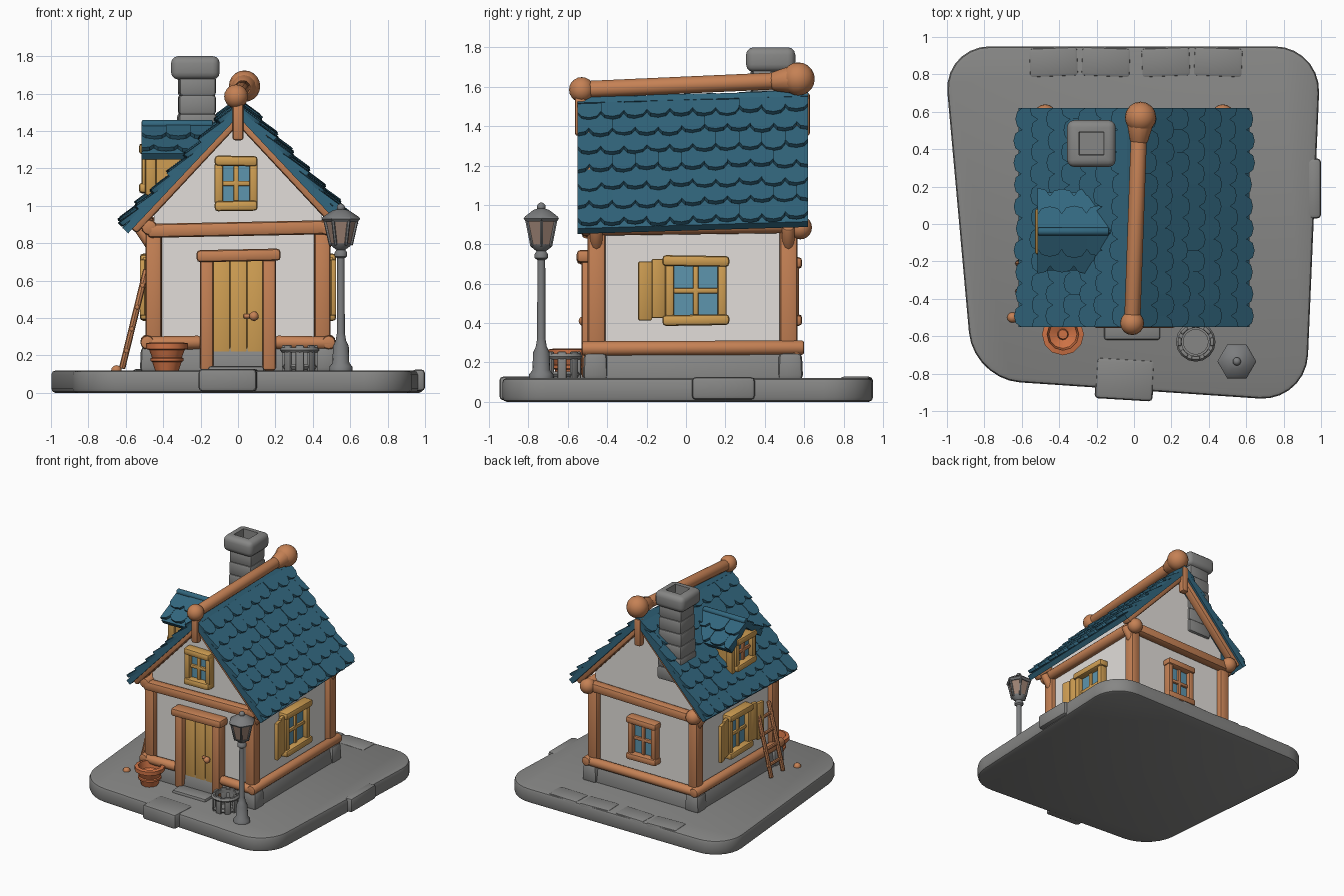
import bpy, bmesh, math, random
from mathutils import Matrix, Vector

random.seed(4)
cube = bpy.data.objects.get("Cube")
if cube:
    bpy.data.objects.remove(cube, do_unlink=True)
made = []


def material(name, *rgb):
    m = bpy.data.materials.new(name)
    m.use_nodes = True
    m.diffuse_color = (*rgb, 1)
    m.node_tree.nodes["Principled BSDF"].inputs["Base Color"].default_value = (*rgb, 1)
    return m


STONE = material("grey stone", .24, .24, .235)
METAL = material("lamp metal", .2, .205, .21)
WOOD = material("orange timber", .56, .22, .09)
PALE = material("yellow wood", .62, .34, .085)
CLAY = material("red orange", .62, .17, .06)
PLASTER = material("white plaster", .76, .73, .7)
ROOF = material("blue shingle", .032, .135, .21)
GLASS = material("blue glass", .11, .3, .42)
PANE = material("lamp pane", .33, .22, .17)
I = Matrix()


def make(name, bm, mat, M=I):
    bmesh.ops.recalc_face_normals(bm, faces=bm.faces)
    me = bpy.data.meshes.new(name)
    bm.to_mesh(me)
    bm.free()
    me.materials.append(mat)
    ob = bpy.data.objects.new(name, me)
    ob.matrix_world = M
    bpy.context.collection.objects.link(ob)
    made.append(ob)
    return ob


def bevel(bm, edges, width, seg=2):
    bmesh.ops.bevel(bm, geom=list(edges), offset=width, segments=seg, profile=.5, affect='EDGES')


def box(name, loc, size, mat, soft=.012, M=I, tilt=0, turn=0, taper=1):
    """Softened block; tilt turns it about y, turn about z, taper scales its top."""
    bm = bmesh.new()
    bmesh.ops.create_cube(bm, size=1)
    for v in bm.verts:
        k = taper if v.co.z > 0 else 1
        v.co = Vector((v.co.x * size[0] * k, v.co.y * size[1] * k, v.co.z * size[2]))
    if soft:
        bevel(bm, bm.edges, min(soft, min(size) * .4))
    R = Matrix.Rotation(turn, 4, 'Z') @ Matrix.Rotation(tilt, 4, 'Y')
    return make(name, bm, mat, M @ Matrix.Translation(loc) @ R)


def log(name, p, q, r, mat, r2=None, n=12, M=I):
    p, q = Vector(p), Vector(q)
    bm = bmesh.new()
    bmesh.ops.create_cone(bm, cap_ends=True, segments=n, radius1=r, radius2=r2 or r, depth=(q - p).length)
    bevel(bm, [e for e in bm.edges if abs(e.verts[0].co.z - e.verts[1].co.z) < .0001], r * .35)
    return make(name, bm, mat, M @ Matrix.Translation((p + q) / 2) @ (q - p).to_track_quat('Z', 'Y').to_matrix().to_4x4())


def ball(name, loc, r, mat):
    bm = bmesh.new()
    bmesh.ops.create_uvsphere(bm, u_segments=16, v_segments=10, radius=r)
    return make(name, bm, mat, Matrix.Translation(loc))


def lathe(name, loc, profile, mat, n=16, closed=False):
    bm = bmesh.new()
    rings = [[bm.verts.new((r * math.cos(math.tau * k / n), r * math.sin(math.tau * k / n), z))
              for k in range(n)] for r, z in profile]
    for a, b in zip(rings, rings[1:] + rings[:1] if closed else rings[1:]):
        for k in range(n):
            bm.faces.new((a[k], a[k - 1], b[k - 1], b[k]))
    if not closed:
        bm.faces.new(rings[0])
        bm.faces.new(rings[-1])
    return make(name, bm, mat, Matrix.Translation(loc))


def prism(name, outline, y0, y1, mat, M=I):
    """Outline in x and z, extruded along y."""
    bm = bmesh.new()
    face = bm.faces.new([bm.verts.new((x, y0, z)) for x, z in outline])
    new = bmesh.ops.extrude_face_region(bm, geom=[face])["geom"]
    bmesh.ops.translate(bm, vec=(0, y1 - y0, 0), verts=[g for g in new if isinstance(g, bmesh.types.BMVert)])
    return make(name, bm, mat, M)


TILE = [(-.5, 0), (.5, 0), (.5, .72), (.33, .93), (0, 1), (-.33, .93), (-.5, .72)]


def roof_panel(name, ridge, eave, y0, y1, rows, cols, M=I, rise=0):
    """Sloping board covered in overlapping round-ended shingles."""
    ridge, d = Vector(ridge), Vector(eave) - Vector(ridge)
    length, side = d.length, math.copysign(1, d.x)
    down = d / length
    out = Vector((-down.y, down.x)) * side
    bm = bmesh.new()

    def slab(loop, top, thick):
        layers = []
        for drop in (0, thick):
            layer = []
            for u, v, lift in loop:
                c = ridge + down * v + out * (top + lift - drop)
                layer.append(bm.verts.new((c.x, u, c.y + rise * u)))
            layers.append(layer)
            bm.faces.new(layer)
        a, b = layers
        for k in range(len(loop)):
            bm.faces.new((a[k], a[k - 1], b[k - 1], b[k]))

    slab([(y0, 0, 0), (y1, 0, 0), (y1, length, 0), (y0, length, 0)], -.012, .04)
    step, wide = length / (rows + .3), (y1 - y0) / cols
    for i in range(rows):
        odd = i % 2
        for j in range(cols + odd):
            mid = y0 + (j + .5 * (1 - odd)) * wide
            jig, long = random.uniform(0, .008), step * random.uniform(1.22, 1.38)
            slab([(min(max(mid + u * wide, y0), y1), i * step + t * long, .03 * t) for u, t in TILE], jig - .014, .024)
    return make(name, bm, ROOF, M)


def wall_frame(x, y, z, degrees):
    return Matrix.Translation((x, y, z)) @ Matrix.Rotation(math.radians(degrees), 4, 'Z')


def window(name, M, w, h, span, mat, bars, shutters=()):
    box(name + "_glass", (0, -.008, 0), (w, .03, h), GLASS, 0, M)
    box(name + "_upright_bar", (0, -.025, 0), (.028, .03, h), bars, .008, M)
    box(name + "_cross_bar", (0, -.025, 0), (w, .03, .028), bars, .008, M)
    for s in (-1, 1):
        box(name + "_jamb", (s * (w / 2 + .018), -.025, 0), (.045, .07, h + .03), mat, .012, M)
        box(name + "_rail", (0, -.03, s * (h / 2 + .025)), (span, .09, .055), mat, .018, M, tilt=s * .015)
    for s in shutters:
        for k in (0, 1):
            box(name + "_shutter", (s * (w / 2 + .075 + .068 * k), -.04 - .015 * k, .01 - .012 * k),
                (.07, .03, h + .05), PALE, .008, M, turn=-s * .2)


# Paved base with rounded corners
bm = bmesh.new()
corners = [(-1.02, .95), (1, .95), (.92, -.95), (-.86, -.83)]
face = bm.faces.new([bm.verts.new((x, y, 0)) for x, y in corners])
up = bmesh.ops.extrude_face_region(bm, geom=[face])["geom"]
bmesh.ops.translate(bm, vec=(0, 0, .12), verts=[g for g in up if isinstance(g, bmesh.types.BMVert)])
bevel(bm, [e for e in bm.edges if abs(e.verts[0].co.z - e.verts[1].co.z) > .1], .25, 7)
bevel(bm, [e for e in bm.edges if abs(e.verts[0].co.z - e.verts[1].co.z) < .01], .022)
make("paved_base", bm, STONE)
for k, x in enumerate((-.43, -.15, .17, .45)):
    box("back_paving", (x, .865, .07), (.265, .16, .115), STONE, .02, turn=.04 * (-1) ** k)
box("front_paving", (-.05, -.83, .068), (.31, .22, .12), STONE, .02, turn=-.06)
box("side_paving", (.965, .19, .068), (.07, .32, .115), STONE, .02)
box("door_step", (-.01, -.56, .12), (.3, .12, .045), STONE, .015)

# Stone footing
box("footing", (0, .035, .185), (1.03, 1.09, .15), STONE, .02, taper=.95)
for x in (-.46, .46):
    for y in (-.46, .53):
        box("corner_stone", (x, y, .18), (.13, .13, .14), STONE, .025, taper=.9)

# Plaster walls and timber frame
prism("plaster_walls", [(-.45, .22), (.45, .22), (.45, 1.01), (0, 1.49), (-.45, 1.01)], -.455, .515, PLASTER)
for s in (-1, 1):
    for y in (-.455, .52):
        box("corner_post", (s * .45, y, .56), (.085, .09, .64), WOOD, .018, turn=.03 * s)
        log("eave_bracket", (s * .45, y, .77), (s * .53, y, .89), .032, WOOD)
    log("side_sill", (s * .485, -.53, .27), (s * .485, .6, .275), .037, WOOD)
    log("eave_beam", (s * .475, -.53, .885), (s * .475, .61, .9), .042, WOOD)
    log("front_sill", (s * .51, -.495, .265), (s * .2, -.495, .27), .036, WOOD)
    ball("back_beam_knob", (s * .475, .58, .885), .06, WOOD)
    for y in (-.5, .565):
        box("gable_rafter", (s * .285, y, 1.195 + .03 * y), (.83, .075, .075), WOOD, .018,
            tilt=s * math.atan2(.6, .56))
log("back_sill", (-.51, .56, .27), (.51, .56, .27), .036, WOOD)
for y in (-.49, .555):
    box("gable_beam", (0, y, .876), (.97, .08, .075), WOOD, .022, tilt=-.02)
for y in (-.535, .6):
    box("king_post", (0, y, 1.46), (.06, .06, .22), WOOD, .016)

# Main roof and ridge pole
for s in (-1, 1):
    roof_panel("roof_side", (0, 1.57), (s * .625, .905), -.55, .62, 7, 10, rise=.03)
log("ridge_pole", (-.01, -.54, 1.585), (.03, .58, 1.635), .043, WOOD)
ball("front_ridge_knob", (-.01, -.53, 1.585), .064, WOOD)
log("ridge_flare", (.025, .43, 1.625), (.035, .57, 1.64), .045, WOOD, .078)
ball("back_ridge_knob", (.035, .57, 1.64), .084, WOOD)

# Chimney with hollow cap
for k in range(6):
    box("chimney_course", (-.22, .43, 1.14 + .1 * k), (.215 - .004 * k, .215 - .004 * k, .108), STONE, .018,
        turn=random.uniform(-.06, .06))
bm = bmesh.new()
bmesh.ops.create_cube(bm, size=1)
bmesh.ops.scale(bm, vec=(.26, .25, .125), verts=bm.verts)
bevel(bm, bm.edges, .038, 3)
top = [max(bm.faces, key=lambda f: f.calc_center_median().z)]
bmesh.ops.inset_region(bm, faces=top, thickness=.036)
bmesh.ops.inset_region(bm, faces=top, thickness=.004, depth=-.07)
make("chimney_cap", bm, STONE, Matrix.Translation((-.228, .43, 1.738)))

# Dormer on the left slope
D = wall_frame(-.455, -.04, 0, -90)
prism("dormer_wall", [(-.14, 1.04), (.14, 1.04), (.14, 1.31), (0, 1.41), (-.14, 1.31)], 0, .32, PALE, D)
for s in (-1, 1):
    box("dormer_post", (s * .13, -.012, 1.19), (.055, .06, .27), PALE, .014, D)
    roof_panel("dormer_roof", (0, 1.45), (s * .215, 1.29), -.06, .33, 2, 3, D)
log("dormer_ridge", (0, -.06, 1.437), (0, .32, 1.437), .022, ROOF, M=D)
window("dormer_window", D @ Matrix.Translation((0, 0, 1.2)), .17, .16, .25, PALE, WOOD)

# Windows
window("gable_window", wall_frame(-.01, -.455, 1.12, 0), .15, .19, .23, PALE, PALE)
window("right_window", wall_frame(.45, .05, .565, 90), .23, .25, .34, PALE, PALE, (-1,))
window("left_window", wall_frame(-.45, .02, .565, -90), .2, .25, .3, PALE, PALE, (-1, 1))
window("back_window", wall_frame(0, .515, .56, 180), .17, .24, .27, WOOD, WOOD)

# Door
for k in range(3):
    box("door_plank", (-.088 + .091 * k, -.465, .41), (.09, .05, .6), PALE, .006)
for s in (-1, 1):
    box("door_post", (s * .167, -.485, .42), (.072, .09, .6), WOOD, .016)
box("door_lintel", (.003, -.5, .735), (.45, .11, .065), WOOD, .02, tilt=-.02)
log("door_latch", (.03, -.497, .41), (.09, -.497, .41), .012, WOOD)
ball("door_knob", (.085, -.52, .41), .025, WOOD)

# Street lamp
L = Vector((.55, -.735, 0))
lathe("lamp_post", L, [(.062, .11), (.062, .14), (.045, .16), (.042, .25), (.028, .28), (.021, .32), (.02, .72),
                       (.034, .73), (.034, .75), (.024, .765), (.05, .785), (.058, .8)], METAL)
lathe("lamp_panes", L, [(.055, .79), (.085, .93)], PANE, 6)
for k in range(6):
    way = Vector((math.cos(math.tau * k / 6), math.sin(math.tau * k / 6), 0))
    log("lamp_bar", L + way * .055 + Vector((0, 0, .79)), L + way * .087 + Vector((0, 0, .93)), .009, METAL, n=6)
lathe("lamp_hood", L, [(.09, .915), (.104, .93), (.095, .942), (.045, .975), (.02, .982)], METAL, 6)
ball("lamp_finial", L + Vector((0, 0, .99)), .022, METAL)

# Clay planter and slatted tub
lathe("clay_planter", (-.38, -.59, .115), [(.062, 0), (.078, .05), (.088, .055), (.088, .07), (.08, .075), (.095, .115),
      (.112, .12), (.112, .15), (.085, .155), (.075, .1), (.03, .08), (.025, .1)], CLAY, 12)
T = Vector((.33, -.63, .115))
for z, r in ((.025, .086), (.115, .096)):
    lathe("tub_hoop", T, [(r, z - .014), (r + .01, z), (r, z + .014), (r - .02, z + .014), (r - .02, z - .014)],
          STONE, 16, True)
lathe("tub_floor", T, [(.075, 0), (.075, .015)], STONE)
for k in range(8):
    a = math.tau * k / 8
    box("tub_stave", T + Vector((math.cos(a) * .086, math.sin(a) * .086, .07)), (.02, .045, .14), STONE, .006, turn=a)

# Ladder against the left wall, and a pebble
foot, head = Vector((-.62, 0, .13)), Vector((-.49, 0, .66))
for y in (-.36, -.21):
    log("ladder_rail", foot + Vector((0, y, 0)), head + Vector((0, y, 0)), .017, WOOD, n=8)
for t in (.18, .4, .62, .84):
    p = foot.lerp(head, t)
    log("ladder_rung", (p.x, -.38, p.z), (p.x, -.19, p.z), .013, WOOD, n=8)
ball("pebble", (-.65, -.5, .12), .028, WOOD)

# Smooth shading with crisp edges
bpy.ops.object.select_all(action='DESELECT')
for ob in made:
    ob.select_set(True)
bpy.context.view_layer.objects.active = made[0]
bpy.ops.object.shade_smooth_by_angle(angle=math.radians(40))
